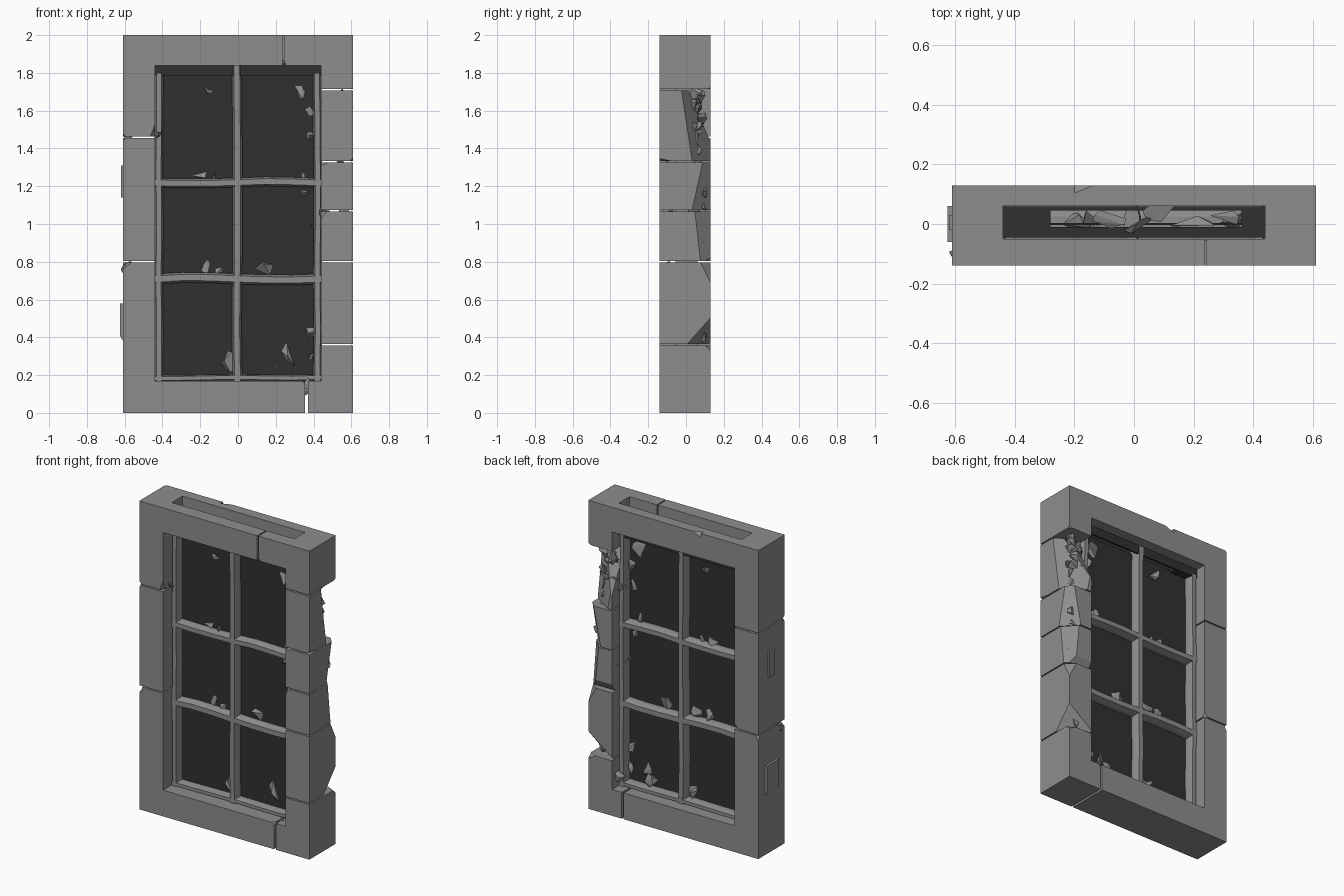
import bpy, bmesh, math, random
from mathutils import Vector

if "Cube" in bpy.data.objects:
    bpy.data.objects.remove(bpy.data.objects["Cube"])

random.seed(7)


def material(name, v):
    m = bpy.data.materials.new(name)
    m.diffuse_color = (v, v, v, 1)
    m.use_nodes = True
    m.node_tree.nodes["Principled BSDF"].inputs["Base Color"].default_value = m.diffuse_color
    return m


STONE = material("grey_stone", 0.27)
DARK = material("dark_pane", 0.03)


def finish(bm, name, mat):
    bmesh.ops.recalc_face_normals(bm, faces=bm.faces)
    me = bpy.data.meshes.new(name)
    bm.to_mesh(me)
    bm.free()
    me.materials.append(mat)
    ob = bpy.data.objects.new(name, me)
    bpy.context.collection.objects.link(ob)
    return ob


def block(name, x, y, z, chips=(), mat=STONE):
    """Box between ranges, with corners sliced off by (point, normal) planes."""
    bm = bmesh.new()
    bmesh.ops.create_cube(bm, size=1)
    for v in bm.verts:
        for i, r in enumerate((x, y, z)):
            v.co[i] = r[0] if v.co[i] < 0 else r[1]
    for p, n in chips:
        geom = bm.verts[:] + bm.edges[:] + bm.faces[:]
        bmesh.ops.bisect_plane(bm, geom=geom, plane_co=Vector(p),
                               plane_no=Vector(n).normalized(), clear_outer=True)
        bmesh.ops.holes_fill(bm, edges=[e for e in bm.edges if e.is_boundary])
    return finish(bm, name, mat)


def add_chunk(bm, c, s, n=8):
    """Jagged convex lump inside half-extents s around c."""
    pts = []
    for _ in range(n):
        d = Vector([random.gauss(0, 1) for _ in range(3)]).normalized()
        pts.append(bm.verts.new([c[i] + d[i] * s[i] for i in range(3)]))
    out = bmesh.ops.convex_hull(bm, input=pts)
    junk = [v for v in out["geom_interior"] if isinstance(v, bmesh.types.BMVert)]
    bmesh.ops.delete(bm, geom=junk, context='VERTS')


def bar(name, a, b, w, sag=0.0):
    """Sash bar from a to b in the xz plane, bevelled toward front and back."""
    bm = bmesh.new()
    d = Vector((b[0] - a[0], 0, b[1] - a[1])).normalized()
    side = Vector((-d.z, 0, d.x))
    prof = [(-.3, -.055), (.3, -.055), (.5, -.02), (.5, .025), (.3, .06), (-.3, .06), (-.5, .025), (-.5, -.02)]
    rings = []
    N = 6
    for k in range(N + 1):
        t = k / N
        c = Vector((a[0] + (b[0] - a[0]) * t, 0, a[1] + (b[1] - a[1]) * t))
        c += side * (-sag * math.sin(math.pi * t * 2) + random.uniform(-.003, .003))
        rings.append([bm.verts.new(c + side * (w * u) + Vector((0, y, 0))) for u, y in prof])
    for r, q in zip(rings, rings[1:]):
        for i in range(8):
            j = (i + 1) % 8
            bm.faces.new((r[i], r[j], q[j], q[i]))
    bm.faces.new(rings[0])
    bm.faces.new(rings[-1][::-1])
    return finish(bm, name, STONE)


G = .004
F, B = -.14, .13
Y = (F, B)
# left jamb
block("left_jamb_lower", (-.61, -.44), Y, (0, .80 - G),
      [((-.56, F, .80), (-1, -.6, 1.2)), ((-.44, F, .47), (2, -1.2, 0)), ((-.59, B, .8), (-1, 1, .5))])
block("left_jamb_middle", (-.61, -.44), Y, (.80 + G, 1.46 - G),
      [((-.59, F, 1.46), (-1, -.7, 1)), ((-.47, B, .8), (1, 1, -1))])
block("left_jamb_upper", (-.61, -.44), Y, (1.46 + G, 1.84),
      [((-.59, F, 1.46), (-1, -.7, -1)), ((-.45, F, 1.5), (1, -1, -.4))])
# right jamb, heavily broken on its outer back edge
block("right_jamb_foot", (.44, .61), Y, (.17, .36 - G), [((.55, B, .36), (.6, 1, 1.2))])
block("right_jamb_lower", (.44, .61), Y, (.36 + G, .80 - G),
      [((.61, .02, .38), (.6, .9, -.8)), ((.58, B, .75), (1, 1, .5))])
block("right_jamb_middle", (.44, .61), Y, (.80 + G, 1.07 - G),
      [((.61, .06, .95), (1, .9, .1)), ((.44, F, 1.03), (-1, -1, .8)), ((.5, B, .85), (0, 1, -.6))])
block("right_jamb_middle_upper", (.44, .61), Y, (1.07 + G, 1.33 - G),
      [((.61, .06, 1.2), (1, .9, -.2)), ((.44, F, 1.08), (-1, -1, -.8)), ((.5, F, 1.33), (-.3, -.5, 1))])
block("right_jamb_upper", (.44, .61), Y, (1.33 + G, 1.71 - G),
      [((.61, .0, 1.55), (.7, 1, .15)), ((.52, .06, 1.6), (-.2, 1, .5)), ((.6, F, 1.34), (1, -.3, -1.5))])
block("right_jamb_top", (.44, .61), Y, (1.71 + G, 1.84), [((.6, B, 1.72), (.5, .7, -1))])
# lintel with an open slot from above
block("lintel_left_end", (-.61, -.44), Y, (1.84, 2), [((-.6, B, 2), (-1, 1, 1))])
block("lintel_right_end", (.44, .61), Y, (1.84, 2))
block("lintel_front_left", (-.44, .24 - G), (F, -.05), (1.84, 2))
block("lintel_front_right", (.24 + G, .44), (F, -.05), (1.84, 2), [((.25, F, 1.85), (-1, -1, -.6))])
block("lintel_back_left", (-.44, -.2), (.06, B), (1.84, 2))
block("lintel_back_right", (-.2, .44), (.06, B), (1.84, 2), [((-.16, B, 1.99), (-.4, 1, 1))])
# sill with a crack on the right
block("sill_left", (-.61, -.44), Y, (-.0, .001))
block("sill_middle", (-.44, .356), Y, (0, .17), [((.35, F, .16), (1, -.5, 1))])
block("sill_right", (.37, .61), Y, (0, .17), [((.38, F, .17), (-1, -.6, .8)), ((.38, B, .17), (-1, .8, .8))])

# sash frame and glazing bars
for s, n in ((-1, "left"), (1, "right")):
    bar("sash_stile_" + n, (s * .42, .17), (s * .42, 1.80), .045)
bar("sash_bottom_rail", (-.44, .185), (.44, .185), .035)
bar("centre_mullion", (-.005, .17), (-.005, 1.84), .052)
bar("upper_cross_bar", (-.44, 1.22), (.44, 1.22), .05, .006)
bar("lower_cross_bar", (-.44, .71), (.44, .71), .055, -.007)
# dark panes, and the dark broken head of the sash
for i, x in enumerate(((-.42, -.01), (.0, .42))):
    for j, z in enumerate(((.18, .71), (.71, 1.22), (1.22, 1.80))):
        block("pane_%d_%d" % (i, j), x, (-.003, .003), z, mat=DARK)
block("sash_head", (-.44, .44), (-.045, -.01), (1.785, 1.85), mat=DARK)
block("sash_head_left", (-.44, -.28), (-.01, .058), (1.785, 1.85), mat=DARK)
block("sash_head_right", (.36, .44), (-.01, .058), (1.785, 1.85), mat=DARK)
block("sash_head_back", (-.28, .36), (.045, .058), (1.785, 1.85), mat=DARK)

# broken shards along the pane edges: x, z, size
bm = bmesh.new()
for x, z, s in [(-.15, 1.73, .045), (.33, 1.71, .06), (-.15, 1.27, .06), (-.20, 1.26, .04),
                (.30, 1.27, .06), (.37, 1.48, .05), (.38, 1.60, .04), (-.09, .77, .05),
                (-.17, .77, .04), (.14, .77, .05), (.30, .32, .07), (.24, .24, .05),
                (-.04, .27, .06), (-.09, .24, .05), (.38, .27, .06), (.40, .42, .05),
                (.35, 1.16, .03), (.39, .98, .03)]:
    add_chunk(bm, (x, random.uniform(-.012, .012), z), (s, .04, s), 7)
for x, y, s in [(-.08, .02, .06), (.02, .0, .07), (.1, .04, .07), (.2, .0, .08), (.3, .02, .06)]:
    add_chunk(bm, (x, y, 1.86), (s, .035, .03), 7)
finish(bm, "window_shards", STONE)

# rubble on the broken right back edge and at the block joints
bm = bmesh.new()
for k in range(34):
    z = random.choice((random.uniform(1.38, 1.70), random.uniform(.85, 1.32)))
    s = random.uniform(.025, .05)
    add_chunk(bm, (random.uniform(.46, .575), random.uniform(.04, .095), z), (s, s * .8, s * 1.2))
for x, y, z, s in [(.57, .05, .50, .05), (.54, .08, .42, .05), (.43, 0, .45, .035), (.43, .03, 1.6, .04),
                   (.43, .05, 1.45, .04), (.43, .05, 1.0, .04), (.42, .08, .24, .04), (.45, -.1, 1.06, .04),
                   (.55, -.11, 1.34, .035), (-.57, -.1, .76, .05), (-.53, -.11, .74, .04),
                   (-.58, -.08, 1.47, .035), (-.43, -.08, 1.48, .025), (.36, .09, .13, .04),
                   (.36, -.08, .15, .035)]:
    add_chunk(bm, (x, y, z), (s, s * .8, s))
finish(bm, "joint_rubble", STONE)
# left base corner and small slabs poking out of the left side
block("left_base", (-.61, -.44), Y, (0, .02))
block("left_slab_low", (-.625, -.58), (-.06, .06), (.38, .58), [((-.62, 0, .4), (-1, 0, -.6))])
block("left_slab_high", (-.62, -.58), (-.02, .03), (1.14, 1.31))
